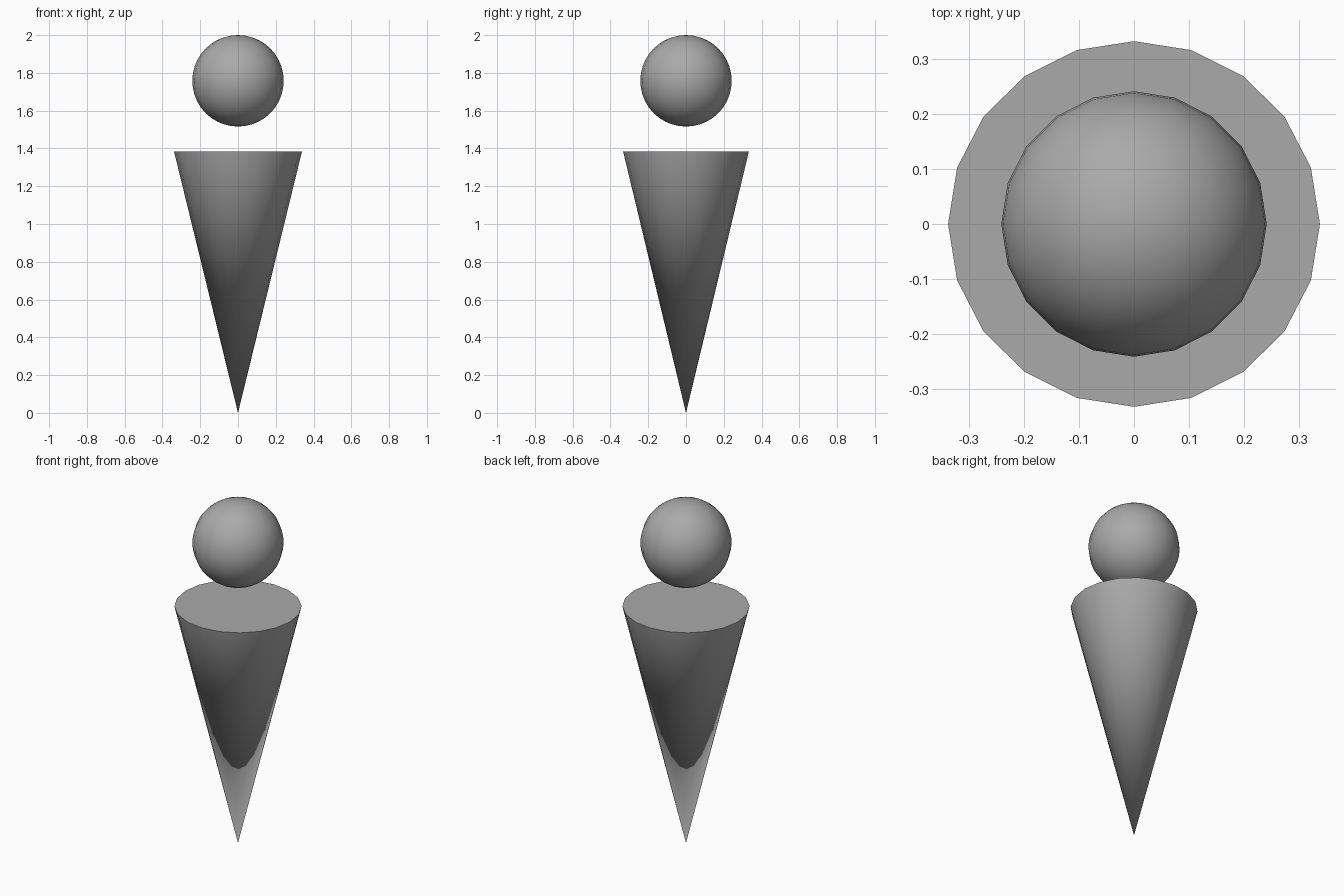
import bpy
import math

cube = bpy.data.objects.get("Cube")
if cube:
    bpy.data.objects.remove(cube, do_unlink=True)

SIDES = 20
HEAD_RADIUS = 0.242
CONE_HEIGHT = 1.385

# Single grey finish
grey = bpy.data.materials.new("plain grey")
grey.use_nodes = True
colour = (0.4, 0.4, 0.4, 1)
grey.diffuse_color = colour
grey.node_tree.nodes["Principled BSDF"].inputs["Base Color"].default_value = colour


def finish(name):
    """Name the active part, colour it and smooth its gentle edges."""
    part = bpy.context.object
    part.name = part.data.name = name
    part.data.materials.append(grey)
    bpy.ops.object.transform_apply(location=False, rotation=True, scale=True)
    bpy.ops.object.shade_smooth_by_angle(angle=math.radians(40))
    return part


# Body: cone standing on its tip, with a flat lid
bpy.ops.mesh.primitive_cone_add(vertices=SIDES, radius1=0, radius2=0.339,
                                depth=CONE_HEIGHT, location=(0, 0, CONE_HEIGHT / 2))
bpy.context.object.scale.y = 0.983
finish("cone_body")

# Head: ball floating above the lid
bpy.ops.mesh.primitive_uv_sphere_add(segments=SIDES, ring_count=SIDES, radius=HEAD_RADIUS,
                                     location=(0, 0, 2 - HEAD_RADIUS))
finish("ball_head")
